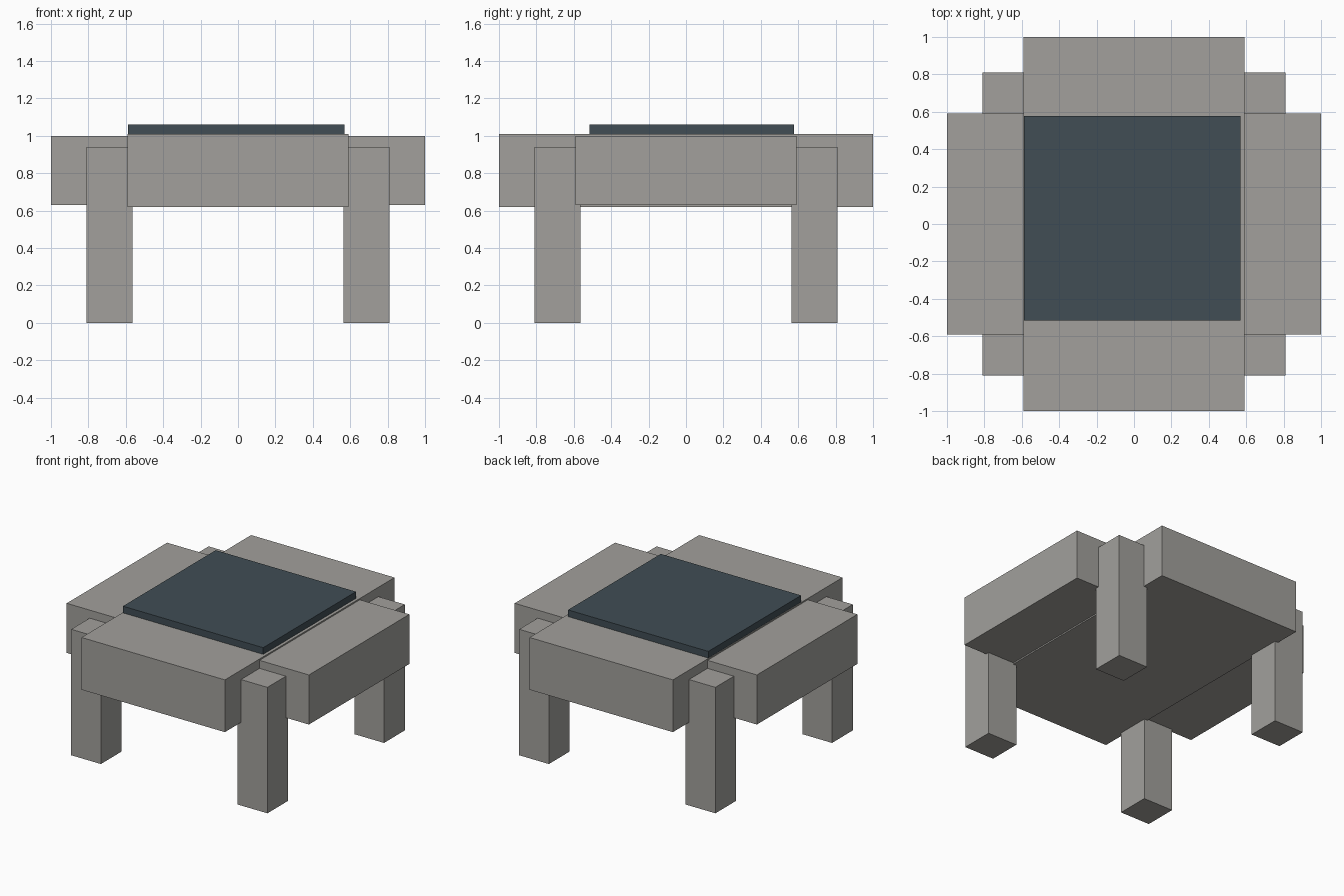
import bpy

if "Cube" in bpy.data.objects:
    bpy.data.objects.remove(bpy.data.objects["Cube"])


def material(name, rgb):
    m = bpy.data.materials.new(name)
    m.diffuse_color = (*rgb, 1)
    m.use_nodes = True
    m.node_tree.nodes["Principled BSDF"].inputs["Base Color"].default_value = m.diffuse_color
    return m


def box(name, lo, hi, mat):
    """Axis-aligned block between two corners."""
    centre = [(a + b) / 2 for a, b in zip(lo, hi)]
    bpy.ops.mesh.primitive_cube_add(size=1, location=centre)
    ob = bpy.context.object
    ob.name = name
    ob.scale = [b - a for a, b in zip(lo, hi)]
    bpy.ops.object.transform_apply(location=False, rotation=False, scale=True)
    ob.data.materials.append(mat)
    return ob


stone = material("warm grey", (0.36, 0.352, 0.332))
slate = material("dark slate blue", (0.052, 0.075, 0.09))

# Two thick slabs crossing each other, the lengthwise one slightly taller
box("lengthwise_slab", (-0.592, -1, 0.62), (0.592, 1, 1.01), stone)
box("crosswise_slab", (-1, -0.592, 0.63), (1, 0.592, 1.0), stone)

# Square legs in the four inner corners
for sx, side in ((-1, "left"), (1, "right")):
    for sy, end in ((-1, "front"), (1, "back")):
        xs = sorted((sx * 0.565, sx * 0.81))
        ys = sorted((sy * 0.565, sy * 0.81))
        box(f"{end}_{side}_leg", (xs[0], ys[0], 0), (xs[1], ys[1], 0.94), stone)

# Thin dark top pad, slightly off centre
box("top_pad", (-0.588, -0.517, 1.005), (0.57, 0.577, 1.06), slate)
